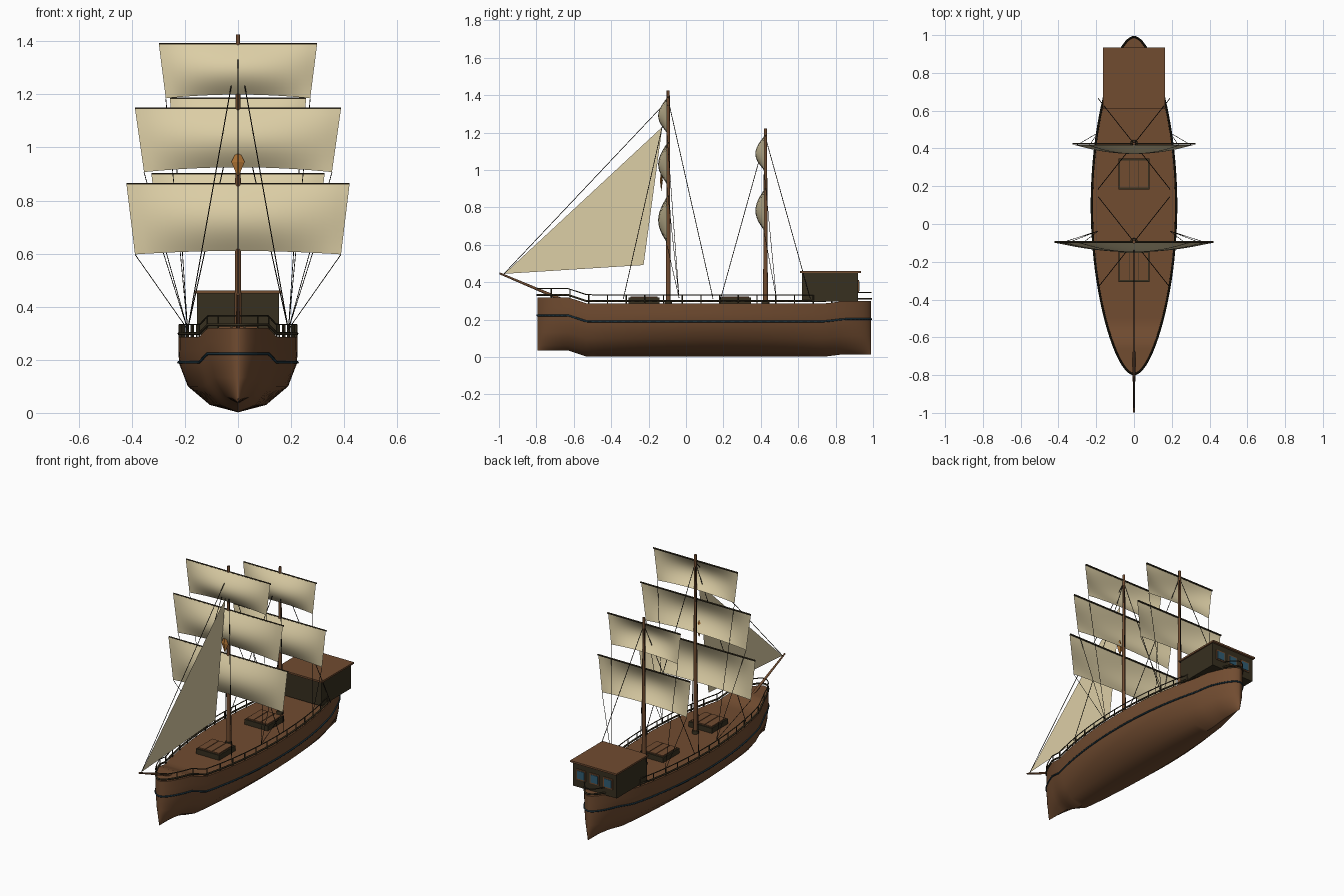
import bpy, bmesh, math
from mathutils import Vector

if "Cube" in bpy.data.objects:
    bpy.data.objects.remove(bpy.data.objects["Cube"])


def mat(name, r, g, b):
    m = bpy.data.materials.new(name)
    m.diffuse_color = (r, g, b, 1)
    m.use_nodes = True
    m.node_tree.nodes["Principled BSDF"].inputs["Base Color"].default_value = m.diffuse_color
    return m


BROWN = mat("hull brown", 0.165, 0.072, 0.030)
DARK = mat("dark timber", 0.038, 0.029, 0.014)
ROPE = mat("rope black", 0.012, 0.010, 0.007)
SAIL = mat("sail cream", 0.72, 0.62, 0.38)
BLUE = mat("stripe blue", 0.012, 0.032, 0.045)
GLASS = mat("window blue", 0.03, 0.11, 0.17)
GOLD = mat("emblem gold", 0.42, 0.17, 0.035)


def finish(name, bm, material, smooth=None):
    me = bpy.data.meshes.new(name)
    bm.to_mesh(me)
    bm.free()
    me.materials.append(material)
    ob = bpy.data.objects.new(name, me)
    bpy.context.collection.objects.link(ob)
    if smooth:
        bpy.ops.object.select_all(action='DESELECT')
        ob.select_set(True)
        bpy.context.view_layer.objects.active = ob
        bpy.ops.object.shade_smooth_by_angle(angle=math.radians(smooth))
    return ob


def rods(name, parts, material, sides=8):
    """Tapered rods (start, end, start radius, end radius) in one mesh."""
    bm = bmesh.new()
    for a, b, r1, r2 in parts:
        a, b = Vector(a), Vector(b)
        new = bmesh.ops.create_cone(bm, cap_ends=True, segments=sides, radius1=r1,
                                    radius2=r2, depth=(b - a).length)["verts"]
        q = (b - a).to_track_quat('Z', 'Y')
        for v in new:
            v.co = q @ v.co + (a + b) / 2
    return finish(name, bm, material, 40)


def boxes(name, spans, material):
    """Boxes given as (x0, x1, y0, y1, z0, z1) in one mesh."""
    bm = bmesh.new()
    for x0, x1, y0, y1, z0, z1 in spans:
        for v in bmesh.ops.create_cube(bm, size=1)["verts"]:
            v.co = ((x0 + x1) / 2 + v.co.x * (x1 - x0),
                    (y0 + y1) / 2 + v.co.y * (y1 - y0),
                    (z0 + z1) / 2 + v.co.z * (z1 - z0))
    return finish(name, bm, material)


# Hull shape rules: plan half-width and sheer lift along y
Y0, Y1 = -0.795, 0.99


def half(y):
    t = min(max((y - Y0) / (Y1 - Y0), 0), 1)
    return max(0.225 * max(math.sin(math.pi * t), 0) ** 0.54, 0.004)


def lift(y):
    if y < -0.53:
        return 0.033 * min((-0.53 - y) / 0.10, 1)
    return 0.013 * min(max((y - 0.74) / 0.10, 0), 1)


N = 56
stations = [Y0 + (Y1 - Y0) * (1 - math.cos(math.pi * i / N)) / 2 for i in range(N + 1)]

# Hull with flat deck
side = [(1, 0.286), (1, 0.235), (0.985, 0.185), (0.84, 0.10), (0.47, 0.03)]
section = side + [(0, 0.002)] + [(-x, z) for x, z in reversed(side)]
bm = bmesh.new()
rings = [[bm.verts.new((x * half(y), y, z + lift(y))) for x, z in section] for y in stations]
for a, b in zip(rings, rings[1:]):
    for j in range(len(section)):
        k = (j + 1) % len(section)
        bm.faces.new((a[j], a[k], b[k], b[j]))
bm.faces.new(rings[0])
bm.faces.new(rings[-1])
bmesh.ops.recalc_face_normals(bm, faces=bm.faces)
finish("hull", bm, BROWN, 40)


# Rails and painted stripe running round the hull
def hull_loop(name, z, radius, scale, material):
    cu = bpy.data.curves.new(name, 'CURVE')
    cu.dimensions = '3D'
    cu.bevel_depth = radius
    cu.bevel_resolution = 1
    pts = [(s * scale * half(y), y, z + lift(y))
           for s, ys in ((1, stations), (-1, stations[::-1])) for y in ys]
    sp = cu.splines.new('POLY')
    sp.points.add(len(pts) - 1)
    for p, c in zip(sp.points, pts):
        p.co = (*c, 1)
    sp.use_cyclic_u = True
    cu.materials.append(material)
    ob = bpy.data.objects.new(name, cu)
    bpy.context.collection.objects.link(ob)
    bpy.ops.object.select_all(action='DESELECT')
    ob.select_set(True)
    bpy.context.view_layer.objects.active = ob
    bpy.ops.object.convert(target='MESH')


hull_loop("hull_stripe", 0.190, 0.0055, 0.995, BLUE)
hull_loop("lower_rail", 0.299, 0.0055, 0.99, DARK)
hull_loop("upper_rail", 0.333, 0.003, 0.98, DARK)
posts = []
for i in range(17):
    y = -0.72 + i * 0.1
    for s in (-1, 1):
        x = s * half(y) * 0.98
        posts.append(((x, y, 0.284 + lift(y)), (x, y, 0.333 + lift(y)), 0.0035, 0.0035))
rods("rail_posts", posts, DARK, 6)

# Stern cabin, roof and windows
boxes("cabin", [(-0.155, 0.155, 0.62, 0.92, 0.297, 0.45)], DARK)
boxes("cabin_roof", [(-0.163, 0.163, 0.61, 0.935, 0.45, 0.461)], BROWN)
wx = (-0.095, 0, 0.095)
boxes("window_frames", [(x - 0.033, x + 0.033, 0.918, 0.924, 0.346, 0.412) for x in wx], BROWN)
boxes("window_panes", [(x - 0.025, x + 0.025, 0.920, 0.927, 0.354, 0.404) for x in wx], GLASS)

# Deck hatches with plank lids
for name, y in (("fore_hatch", -0.225), ("aft_hatch", 0.265)):
    boxes(name, [(-0.082, 0.082, y - 0.082, y + 0.082, 0.284, 0.318)], DARK)
    boxes(name + "_planks", [(x - 0.023, x + 0.023, y - 0.072, y + 0.072, 0.315, 0.325)
                             for x in (-0.05, 0, 0.05)], BROWN)

# Masts, collars and bowsprit
MAIN, AFT = -0.095, 0.425
rods("masts", [((0, MAIN, 0.28), (0, MAIN, 1.425), 0.013, 0.008),
               ((0, AFT, 0.28), (0, AFT, 1.222), 0.013, 0.008)], BROWN, 12)
rods("mast_collars", [((0, y, 0.284), (0, y, 0.306), 0.021, 0.019) for y in (MAIN, AFT)], DARK, 12)
rods("bowsprit", [((0, -0.66, 0.306), (0, -0.997, 0.448), 0.009, 0.005)], BROWN, 10)


# Square sail bellied toward the bow
def square_sail(name, y, top, bottom, wt, wb, rise):
    bm = bmesh.new()
    nu, nv = 20, 12
    grid = []
    for j in range(nv + 1):
        v = j / nv
        row = []
        for i in range(nu + 1):
            u = 2 * i / nu - 1
            bow = 1 - u * u
            row.append(bm.verts.new((u * (wt + (wb - wt) * v),
                                     y - 0.006 - 0.048 * bow * math.sin(math.pi * v),
                                     top + (bottom - top) * v + rise * bow * v * v)))
        grid.append(row)
    for a, b in zip(grid, grid[1:]):
        for i in range(nu):
            bm.faces.new((a[i], b[i], b[i + 1], a[i + 1]))
    finish(name, bm, SAIL, 60)


# name, mast y, yard z, foot z, half widths at head and foot, foot rise
sails = [("main_lower_sail", MAIN, 0.86, 0.597, 0.42, 0.388, 0.013),
         ("main_middle_sail", MAIN, 1.145, 0.907, 0.388, 0.354, 0.018),
         ("main_top_sail", MAIN, 1.388, 1.185, 0.298, 0.272, 0.014),
         ("aft_lower_sail", AFT, 0.898, 0.662, 0.326, 0.30, 0.012),
         ("aft_top_sail", AFT, 1.183, 0.985, 0.257, 0.235, 0.012)]
yards, ropes = [], []
for name, y, top, foot, wt, wb, rise in sails:
    square_sail(name, y, top, foot, wt, wb, rise)
    yards.append(((-wt, y, top), (wt, y, top), 0.005, 0.005))
    for s in (-1, 1):    # sheets from sail corners to the rail
        ropes.append(((s * wb, y - 0.006, foot), (s * 0.19, y + 0.058, 0.315), 0.0015, 0.0015))
rods("yards", yards, DARK)

# Stays from mast heads to the rails, and forestay to the bowsprit
for y, z in ((MAIN, 1.375), (AFT, 1.175)):
    for s in (-1, 1):
        for d in (-0.24, 0.24):
            ropes.append(((0, y, z), (s * 0.19, y + d, 0.312), 0.002, 0.002))
ropes.append(((0, MAIN, 1.375), (0, -0.975, 0.443), 0.002, 0.002))
rods("rigging", ropes, ROPE, 5)

# Triangular jib
bm = bmesh.new()
bm.faces.new([bm.verts.new(p) for p in
              ((0, -0.972, 0.445), (0, -0.227, 0.492), (0, -0.127, 1.23))])
finish("jib_sail", bm, SAIL)

# Diamond emblem hung at the foot of the middle sail
bm = bmesh.new()
ring = [bm.verts.new(p) for p in
        ((0, -0.132, 0.995), (-0.025, -0.132, 0.945), (0, -0.132, 0.885), (0.025, -0.132, 0.945))]
for y in (-0.140, -0.124):
    tip = bm.verts.new((0, y, 0.945))
    for i in range(4):
        bm.faces.new((tip, ring[i], ring[(i + 1) % 4]))
bmesh.ops.recalc_face_normals(bm, faces=bm.faces)
finish("diamond_emblem", bm, GOLD)
